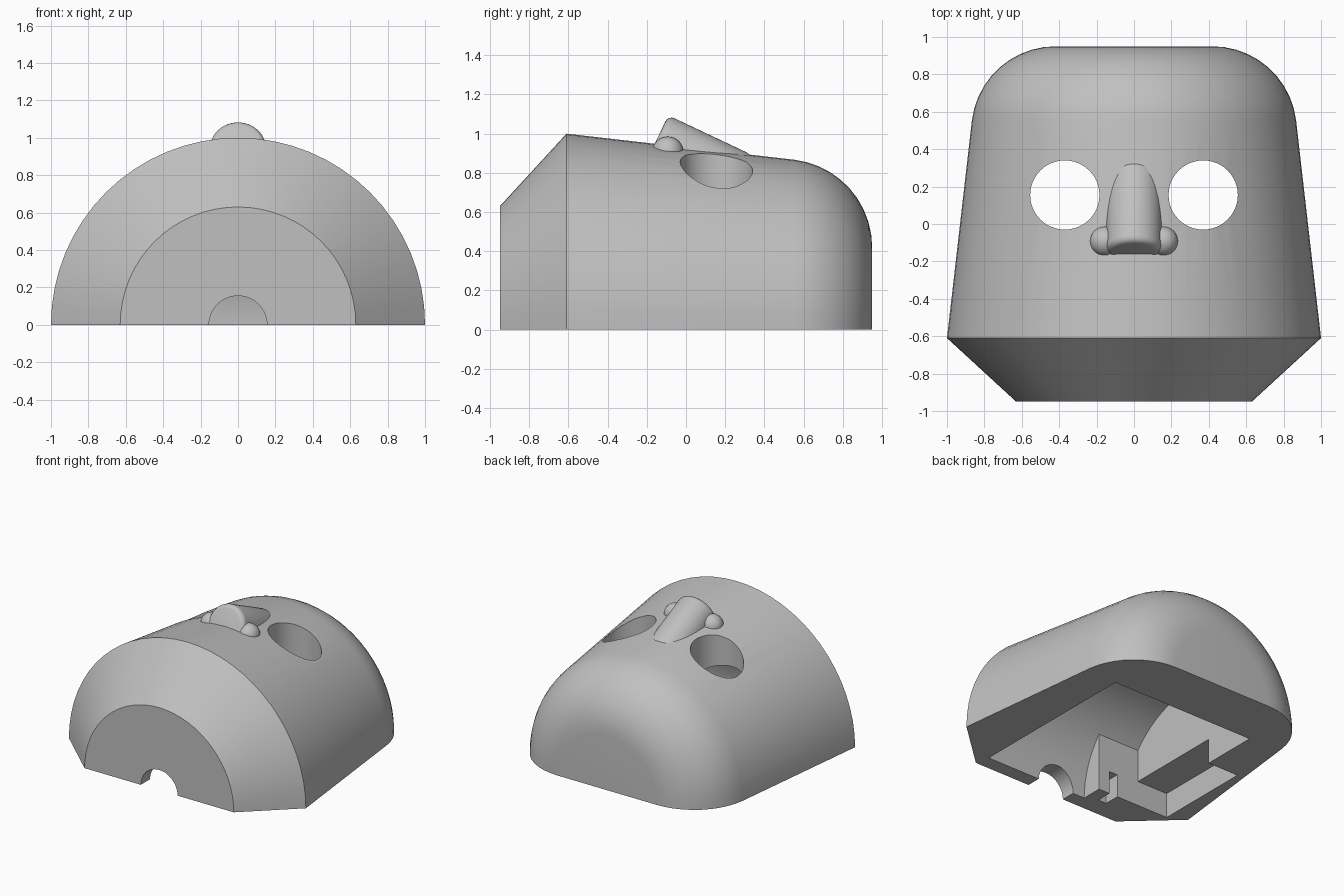
import bpy, bmesh, math
from mathutils import Matrix, Vector

cube = bpy.data.objects.get("Cube")
if cube:
    bpy.data.objects.remove(cube, do_unlink=True)

GREY = (0.53, 0.53, 0.53, 1)
mat = bpy.data.materials.new("plain grey")
mat.use_nodes = True
mat.diffuse_color = GREY
mat.node_tree.nodes["Principled BSDF"].inputs["Base Color"].default_value = GREY


def finish(name, bm):
    bmesh.ops.recalc_face_normals(bm, faces=bm.faces)
    me = bpy.data.meshes.new(name)
    bm.to_mesh(me)
    bm.free()
    me.materials.append(mat)
    ob = bpy.data.objects.new(name, me)
    bpy.context.collection.objects.link(ob)
    return ob


def box(name, low, high):
    low, high = Vector(low), Vector(high)
    bm = bmesh.new()
    place = Matrix.Translation((low + high) / 2) @ Matrix.Diagonal(high - low).to_4x4()
    bmesh.ops.create_cube(bm, size=1, matrix=place)
    return finish(name, bm)


def rod(name, start, end, radius, sides=48):
    start, end = Vector(start), Vector(end)
    axis = end - start
    place = Matrix.Translation((start + end) / 2) @ axis.to_track_quat('Z', 'Y').to_matrix().to_4x4()
    bm = bmesh.new()
    bmesh.ops.create_cone(bm, cap_ends=True, segments=sides, radius1=radius,
                          radius2=radius, depth=axis.length, matrix=place)
    return finish(name, bm)


def activate(ob):
    bpy.ops.object.select_all(action='DESELECT')
    ob.select_set(True)
    bpy.context.view_layer.objects.active = ob


def cut(ob, cutter):
    cutter.hide_render = True
    mod = ob.modifiers.new("cut", 'BOOLEAN')
    mod.operation, mod.solver, mod.object = 'DIFFERENCE', 'EXACT', cutter
    activate(ob)
    bpy.ops.object.modifier_apply(modifier=mod.name)
    bpy.data.objects.remove(cutter, do_unlink=True)


def smooth(ob):
    activate(ob)
    bpy.ops.object.shade_smooth_by_angle(angle=math.radians(30))


# Body: half turn of a profile (y, radius) about the y axis
profile = [(-0.95, 0.63), (-0.61, 1.0)]
for i in range(11):
    a = math.radians(83 - 8.3 * i)
    profile.append((0.5 + 0.45 * math.cos(a), 0.42 + 0.45 * math.sin(a)))
STEPS = 32
bm = bmesh.new()
rows = []
for s in range(STEPS + 1):
    t = math.pi * s / STEPS
    rows.append([bm.verts.new((r * math.cos(t), y, r * math.sin(t))) for y, r in profile])
for a, b in zip(rows, rows[1:]):
    for i in range(len(profile) - 1):
        bm.faces.new((a[i], a[i + 1], b[i + 1], b[i]))
bm.faces.new([row[0] for row in rows])
bm.faces.new([row[-1] for row in rows])
bm.faces.new(rows[0] + rows[-1][::-1])
body = finish("mask_body", bm)

# Cavity: a crosswise drum with one front corner left solid
cavity = rod("cavity_cutter", (-0.605, -0.16, 0), (0.605, -0.16, 0), 0.68, 64)
cut(cavity, box("corner_block", (-0.7, -1, -0.8), (-0.255, -0.68, 0.46)))
cut(body, cavity)

# Recess in the side wall, and a slot in the solid corner
cut(body, box("recess_cutter", (-0.865, -0.68, -0.1), (-0.55, 0.08, 0.19)))
cut(body, box("slot_cutter", (-0.42, -0.8, -0.1), (-0.35, -0.6, 0.175)))

# Neck hole and eye holes
cut(body, rod("neck_cutter", (0, -1.1, 0), (0, -0.6, 0), 0.155))
for side in (-1, 1):
    cut(body, rod("eye_cutter", (0.37 * side, 0.155, -0.2), (0.37 * side, 0.155, 1.3), 0.185))
smooth(body)

# Nose: a tilted rod with a rounded tip
nose = rod("nose", (0, 0.275, 0.755), (0, -0.155, 0.958), 0.15)
bevel = nose.modifiers.new("round", 'BEVEL')
bevel.width, bevel.segments, bevel.limit_method = 0.035, 4, 'ANGLE'
activate(nose)
bpy.ops.object.modifier_apply(modifier=bevel.name)
smooth(nose)

# Nostrils
for name, side in (("left_nostril", 1), ("right_nostril", -1)):
    bm = bmesh.new()
    bmesh.ops.create_uvsphere(bm, u_segments=32, v_segments=16, radius=0.08,
                              matrix=Matrix.Translation((0.155 * side, -0.093, 0.905)))
    smooth(finish(name, bm))
